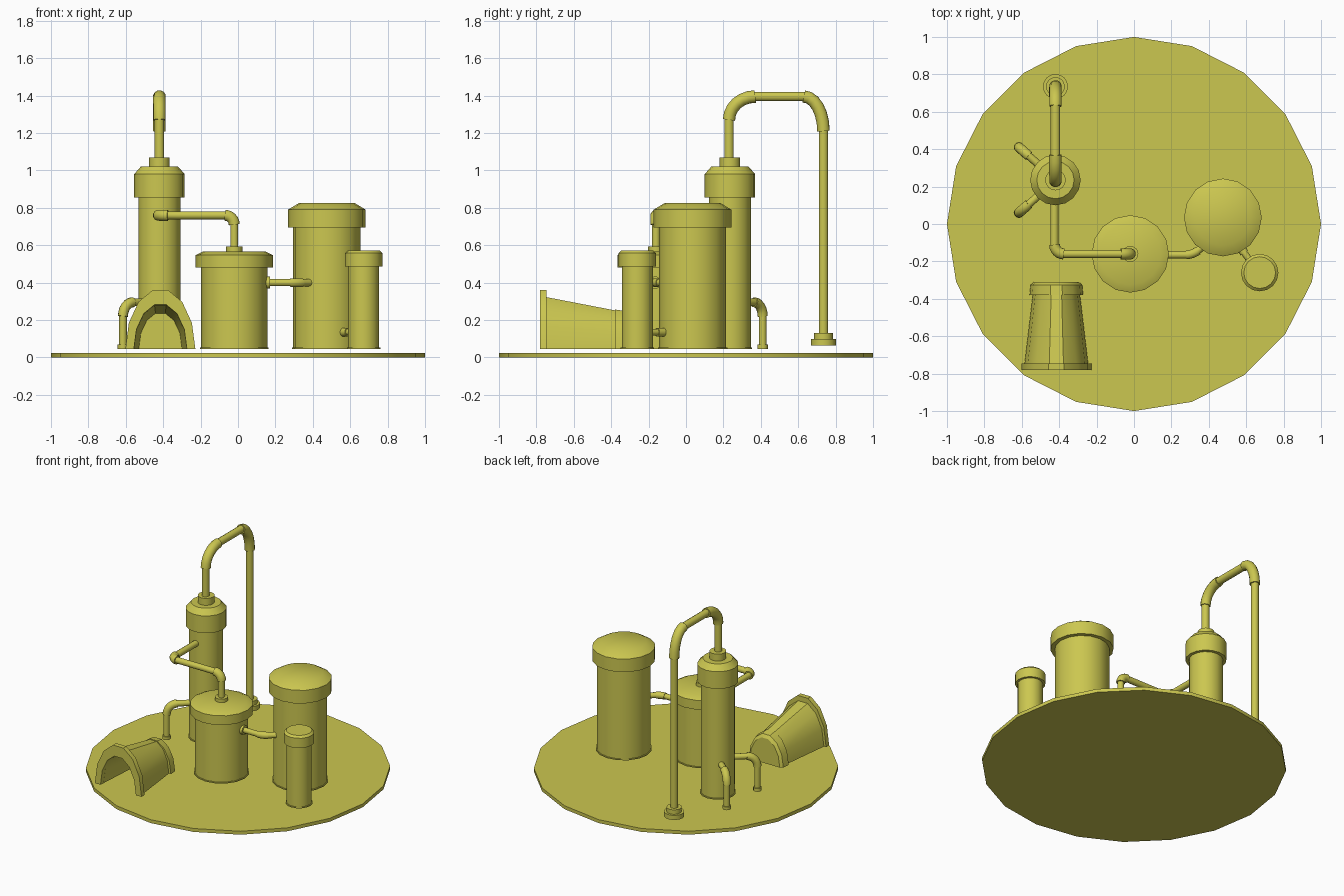
import bpy, bmesh, math
from mathutils import Vector

if "Cube" in bpy.data.objects:
    bpy.data.objects.remove(bpy.data.objects["Cube"])

mat = bpy.data.materials.new("olive yellow")
mat.diffuse_color = (0.60, 0.57, 0.08, 1)
mat.use_nodes = True
mat.node_tree.nodes["Principled BSDF"].inputs["Base Color"].default_value = mat.diffuse_color
FLOOR = 0.045


def finish(name, bm, smooth=True):
    bmesh.ops.recalc_face_normals(bm, faces=bm.faces)
    me = bpy.data.meshes.new(name)
    bm.to_mesh(me)
    bm.free()
    ob = bpy.data.objects.new(name, me)
    bpy.context.collection.objects.link(ob)
    me.materials.append(mat)
    if smooth:
        bpy.ops.object.select_all(action='DESELECT')
        ob.select_set(True)
        bpy.context.view_layer.objects.active = ob
        bpy.ops.object.shade_smooth_by_angle(angle=math.radians(32))
    return ob


def skin(bm, rings, closed=True):
    """Join successive rings of points with quads."""
    vs = [[bm.verts.new(p) for p in ring] for ring in rings]
    n = len(vs[0])
    for a, b in zip(vs, vs[1:]):
        for i in range(n if closed else n - 1):
            j = (i + 1) % n
            bm.faces.new((a[i], a[j], b[j], b[i]))
    return vs


def lathe(name, x, y, profile, sides=16):
    """Closed round part from (radius, height) pairs."""
    bm = bmesh.new()
    ang = [2 * math.pi * i / sides for i in range(sides)]
    vs = skin(bm, [[(x + r * math.cos(a), y + r * math.sin(a), z) for a in ang]
                   for r, z in profile])
    bm.faces.new(vs[0])
    bm.faces.new(vs[-1])
    return finish(name, bm)


def tube(name, path, r, sides=12):
    path = [Vector(p) for p in path]
    bm = bmesh.new()
    rings, nrm = [], None
    for i, p in enumerate(path):
        t = (path[min(i + 1, len(path) - 1)] - path[max(i - 1, 0)]).normalized()
        if nrm is None:
            nrm = t.orthogonal()
        nrm = (nrm - t * nrm.dot(t)).normalized()
        b = t.cross(nrm)
        rings.append([p + r * (math.cos(a) * nrm + math.sin(a) * b)
                      for a in (2 * math.pi * k / sides for k in range(sides))])
    vs = skin(bm, rings)
    bm.faces.new(vs[0])
    bm.faces.new(vs[-1])
    return finish(name, bm)


def pipe(name, pts, r, bends, rb):
    """Straight runs joined by thicker elbows; bends = (length in, length out)."""
    pts = [Vector(p) for p in pts]
    for i in range(len(pts) - 1):
        d = (pts[i + 1] - pts[i]).normalized()
        a = pts[i] + d * (bends[i - 1][1] - 0.01 if i else 0)
        b = pts[i + 1] - d * (bends[i][0] - 0.01 if i < len(bends) else 0)
        tube(f"{name}_run_{i + 1}", [a, b], r)
    for i, (ain, aout) in enumerate(bends):
        c = pts[i + 1]
        u = (pts[i] - c).normalized() * ain
        v = (pts[i + 2] - c).normalized() * aout
        arc = [c + u * (1 - math.sin(t)) + v * (1 - math.cos(t))
               for t in (math.pi / 2 * k / 6 for k in range(7))]
        tube(f"{name}_elbow_{i + 1}", arc, rb)


def vessel(name, x, y, r, top, lid_r, lid_z, lid_top, cap_r, rim):
    """Cylinder with a thin foot ring and a chamfered lid."""
    lathe(name + "_foot", x, y, [(r + 0.006, FLOOR), (r + 0.006, FLOOR + 0.008)])
    lathe(name + "_body", x, y, [(r, FLOOR), (r, top)])
    lathe(name + "_lid", x, y, [(lid_r, lid_z), (lid_r, rim), (cap_r, lid_top)])


# Ground disc
lathe("base_disc", 0, 0, [(1, 0), (1, 0.025)], 20)

# Vessels
vessel("column", -0.42, 0.235, 0.113, 0.87, 0.135, 0.855, 1.02, 0.10, 0.98)
vessel("middle_tank", -0.02, -0.16, 0.178, 0.49, 0.207, 0.48, 0.567, 0.165, 0.547)
vessel("large_tank", 0.475, 0.035, 0.18, 0.71, 0.208, 0.695, 0.825, 0.15, 0.79)
vessel("small_tank", 0.672, -0.26, 0.083, 0.50, 0.10, 0.487, 0.572, 0.085, 0.558)

# Collars
lathe("column_neck", -0.42, 0.235, [(0.055, 1.01), (0.055, 1.07)])
lathe("middle_tank_neck", -0.02, -0.16, [(0.043, 0.56), (0.043, 0.592)])
lathe("downpipe_collar", -0.42, 0.735, [(0.05, 0.095), (0.05, 0.13)])
lathe("downpipe_foot", -0.42, 0.735, [(0.067, 0.065), (0.067, 0.098)])

# Tall overhead pipe
pipe("overhead_pipe", [(-0.42, 0.23, 1.05), (-0.42, 0.23, 1.395),
                       (-0.42, 0.735, 1.395), (-0.42, 0.735, 0.07)],
     0.026, [(0.125, 0.14), (0.105, 0.185)], 0.034)

# Column to middle tank
pipe("transfer_pipe", [(-0.425, 0.2, 0.76), (-0.425, -0.16, 0.76),
                       (-0.02, -0.16, 0.76), (-0.02, -0.16, 0.57)],
     0.022, [(0.05, 0.05), (0.05, 0.05)], 0.03)

# Middle tank to large tank, and small tank to large tank
pipe("link_pipe", [(0.1, -0.165, 0.4), (0.315, -0.165, 0.4), (0.44, -0.06, 0.4)],
     0.02, [(0.035, 0.035)], 0.024)
tube("link_pipe_flange", [(0.14, -0.165, 0.4), (0.17, -0.165, 0.4)], 0.033)
tube("small_link_pipe", [(0.66, -0.25, 0.135), (0.52, -0.06, 0.135)], 0.018)
tube("small_link_flange", [(0.59, -0.155, 0.135), (0.565, -0.12, 0.135)], 0.024)

# Two drain pipes at the back and front of the column
for side, label in ((1, "back"), (-1, "front")):
    px, py = -0.615, 0.235 + side * 0.175
    pipe(label + "_drain", [(-0.45, 0.235 + side * 0.03, 0.295), (px, py, 0.295),
                            (px, py, FLOOR)], 0.021, [(0.07, 0.075)], 0.027)
    lathe(label + "_drain_foot", px, py, [(0.028, FLOOR), (0.028, 0.068)], 12)


# Arched furnace: (y, half width, height) sections
def arch(y, w, h):
    return [(-0.415 + w * math.cos(math.pi * k / 7), y,
             FLOOR + h * math.sin(math.pi * k / 7)) for k in range(8)]


def arch_shell(name, outer, inner):
    """Hollow arch: outer skin front to back, then inner skin back to front."""
    bm = bmesh.new()
    loop = [arch(*s) for s in outer + inner[::-1]]
    vs = skin(bm, loop + [loop[0]], closed=False)
    bmesh.ops.remove_doubles(bm, verts=bm.verts, dist=1e-5)
    bm.verts.ensure_lookup_table()
    n = len(outer) + len(inner)
    for k in (0, 7):
        bm.faces.new([bm.verts[i * 8 + k] for i in range(n)])
    return finish(name, bm)


arch_shell("furnace_front_rim", [(-0.78, 0.187, 0.323), (-0.745, 0.187, 0.323)],
           [(-0.78, 0.142, 0.243), (-0.745, 0.14, 0.24)])
arch_shell("furnace_body", [(-0.748, 0.17, 0.285), (-0.37, 0.125, 0.21)],
           [(-0.748, 0.14, 0.24), (-0.37, 0.115, 0.195)])
bm = bmesh.new()
rings = skin(bm, [arch(-0.38, 0.143, 0.217), arch(-0.325, 0.138, 0.208),
                  arch(-0.31, 0.12, 0.185)], closed=False)
bm.faces.new(rings[0])
bm.faces.new(rings[-1])
bm.faces.new([r[0] for r in rings] + [r[7] for r in rings[::-1]])
finish("furnace_back_cap", bm)
